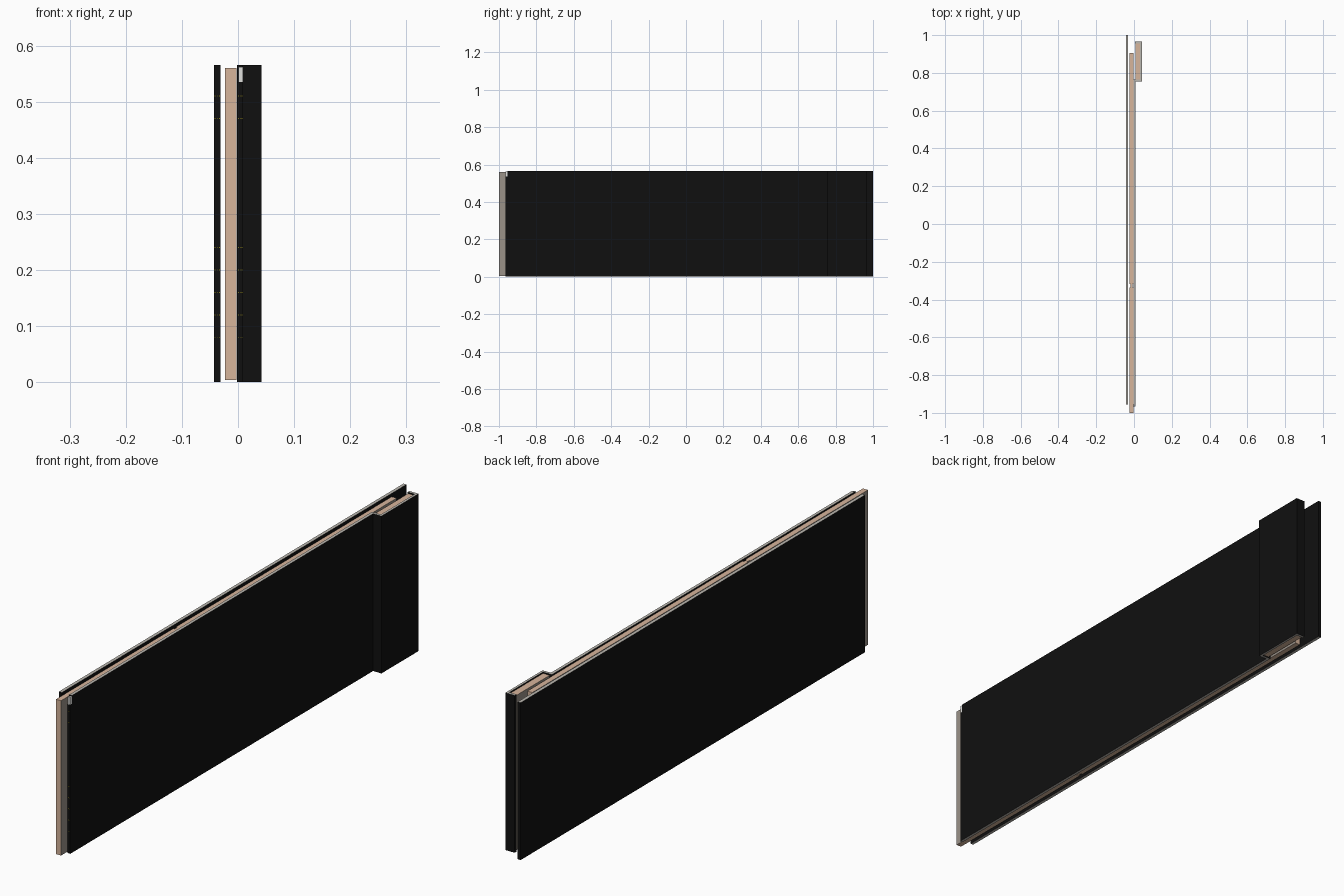
import bpy, bmesh
from mathutils import Vector

if "Cube" in bpy.data.objects:
    bpy.data.objects.remove(bpy.data.objects["Cube"])


def material(name, rgb):
    m = bpy.data.materials.new(name)
    m.diffuse_color = (*rgb, 1)
    m.use_nodes = True
    m.node_tree.nodes["Principled BSDF"].inputs["Base Color"].default_value = m.diffuse_color
    return m


TAN = material("tan_core", (0.68, 0.46, 0.33))
GREY = material("grey_render", (0.33, 0.29, 0.25))
BLACK = material("black_cladding", (0.005, 0.005, 0.005))
EDGE = material("pale_cladding_edge", (0.50, 0.48, 0.44))
PALE = material("pale_trim", (0.75, 0.75, 0.73))
YELLOW = material("dark_yellow_fleck", (0.25, 0.21, 0.01))


def add_box(bm, lo, hi):
    lo, hi = Vector(lo), Vector(hi)
    verts = bmesh.ops.create_cube(bm, size=1)["verts"]
    for v in verts:
        v.co = Vector((v.co[i] * (hi[i] - lo[i]) + (lo[i] + hi[i]) / 2 for i in range(3)))


def finish(bm, name, mats, axis=None):
    """Faces along the given axis take the second material."""
    bm.normal_update()
    if axis is not None:
        for f in bm.faces:
            f.material_index = 1 if abs(f.normal[axis]) > 0.5 else 0
    me = bpy.data.meshes.new(name)
    bm.to_mesh(me)
    bm.free()
    for m in mats:
        me.materials.append(m)
    ob = bpy.data.objects.new(name, me)
    bpy.context.collection.objects.link(ob)
    return ob


def block(name, lo, hi, mats, axis=None):
    bm = bmesh.new()
    add_box(bm, lo, hi)
    return finish(bm, name, mats, axis)


HEIGHT = 0.565


def cladding(name, x0, x1, y0, y1, top=HEIGHT):
    return block(name, (x0, y0, 0), (x1, y1, top), [BLACK, EDGE], 2)


# two lengths of wall core with a narrow joint between them
block("core_front", (-0.023, -1.0, 0.004), (-0.003, -0.335, 0.560), [TAN, GREY], 0)
block("core_back", (-0.023, -0.318, 0.004), (-0.003, 0.905, 0.560), [TAN, GREY], 0)
block("core_joint", (-0.018, -0.335, 0.004), (-0.008, -0.318, 0.560), [TAN, GREY], 0)

# pier behind the thickened end of the right side
block("pier", (0.007, 0.764, 0.004), (0.033, 0.955, 0.560), [TAN, GREY], 0)

# thin facings on both sides
cladding("left_cladding", -0.043, -0.031, -0.955, 1.0)
cladding("right_cladding", -0.002, 0.009, -0.955, 0.754)
cladding("right_cladding_end", -0.002, 0.009, -0.965, -0.955, 0.535)

# facing wrapped round the pier
cladding("pier_cladding_front", -0.002, 0.042, 0.754, 0.764)
cladding("pier_cladding_side", 0.033, 0.042, 0.764, 0.955)
cladding("pier_cladding_back", 0.005, 0.042, 0.955, 0.965)

# small pale closer at the upper front end
block("end_closer", (0.001, -0.965, 0.535), (0.009, -0.955, 0.562), [PALE])

# rows of small flecks on the front ends of the facings
bm = bmesh.new()
for z in (0.08, 0.12, 0.16, 0.20, 0.24, 0.47, 0.51):
    for x, y in ((-0.041, -0.955), (-0.037, -0.955), (-0.033, -0.955),
                 (0.001, -0.965), (0.004, -0.965), (0.007, -0.965)):
        add_box(bm, (x - 0.0007, y - 0.0005, z - 0.0007), (x + 0.0007, y + 0.0005, z + 0.0007))
finish(bm, "cladding_flecks", [YELLOW])
